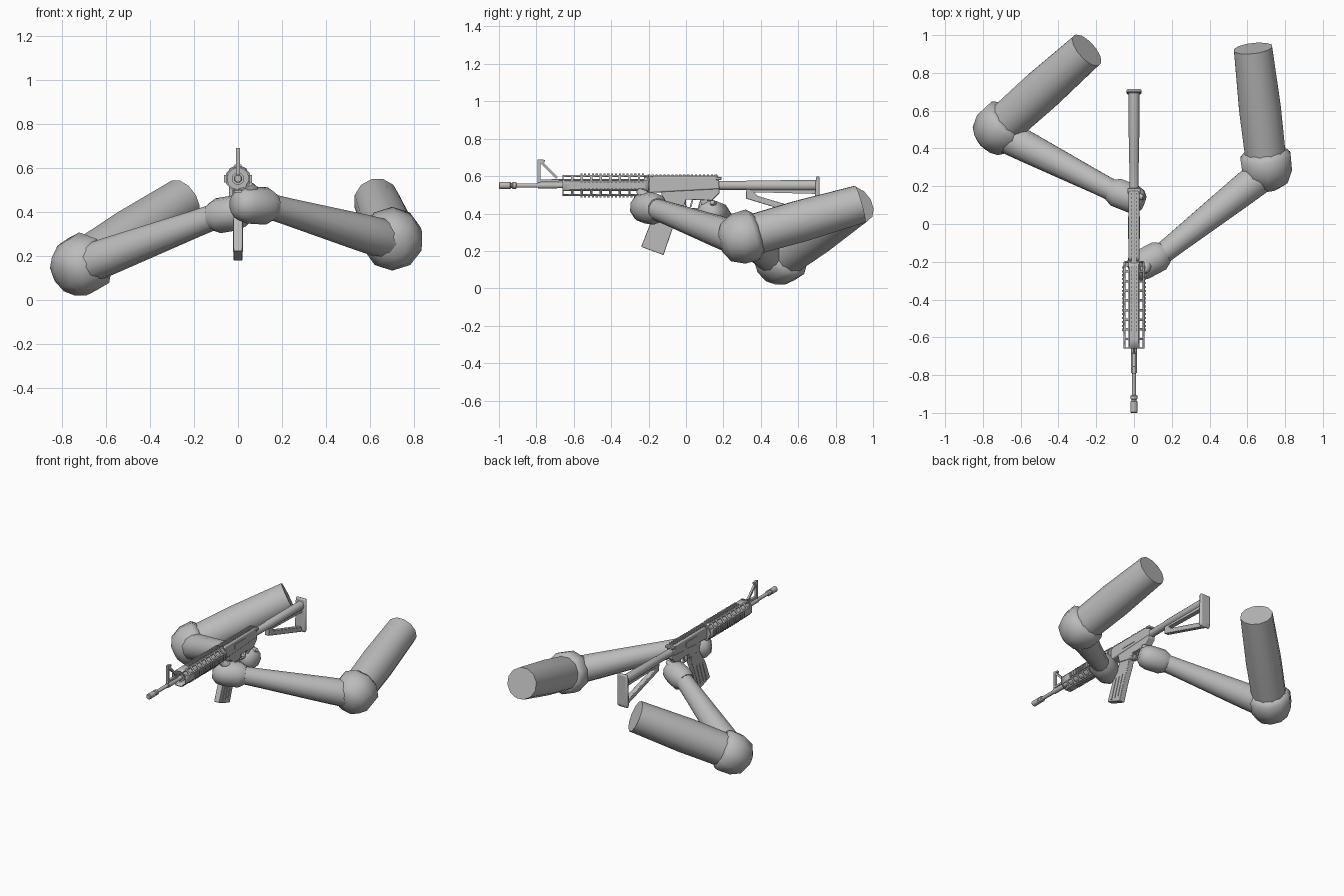
import bpy, bmesh, math
from mathutils import Vector, Matrix

if "Cube" in bpy.data.objects:
    bpy.data.objects.remove(bpy.data.objects["Cube"], do_unlink=True)

grey = bpy.data.materials.new("plain_grey")
grey.use_nodes = True
grey.diffuse_color = (0.5, 0.5, 0.5, 1)
grey.node_tree.nodes["Principled BSDF"].inputs["Base Color"].default_value = (0.5, 0.5, 0.5, 1)


def finish(name, bm, angle=0.55):
    bmesh.ops.recalc_face_normals(bm, faces=bm.faces[:])
    mesh = bpy.data.meshes.new(name)
    bm.to_mesh(mesh)
    bm.free()
    mesh.materials.append(grey)
    mesh.shade_smooth()
    mesh.set_sharp_from_angle(angle=angle)
    obj = bpy.data.objects.new(name, mesh)
    bpy.context.collection.objects.link(obj)
    return obj


def turned(name, a, b, profile, sides=12, angle=0.85):
    """Round part on the axis a-b; profile holds (distance from a, radius)."""
    a, b = Vector(a), Vector(b)
    axis = (b - a).normalized()
    rot = axis.to_track_quat('Z', 'Y')
    bm = bmesh.new()
    rings = []
    for d, r in profile:
        ring = []
        for k in range(sides):
            t = 2 * math.pi * (k + 0.5) / sides
            ring.append(bm.verts.new(a + axis * d + rot @ Vector((r * math.cos(t), r * math.sin(t), 0))))
        rings.append(ring)
    for low, high in zip(rings, rings[1:]):
        for k in range(sides):
            n = (k + 1) % sides
            bm.faces.new((low[k], low[n], high[n], high[k]))
    bm.faces.new(rings[0])
    bm.faces.new(rings[-1])
    return finish(name, bm, angle)


def plate(name, outline, half, bevel=0.0):
    """Side outline of (y, z) points, given thickness across x."""
    bm = bmesh.new()
    sides = [[bm.verts.new((x, y, z)) for y, z in outline] for x in (-half, half)]
    for side in sides:
        bm.faces.new(side)
    n = len(outline)
    for k in range(n):
        m = (k + 1) % n
        bm.faces.new((sides[0][k], sides[0][m], sides[1][m], sides[1][k]))
    obj = finish(name, bm)
    if bevel:
        mod = obj.modifiers.new("Bevel", 'BEVEL')
        mod.width = bevel
        mod.segments = 2
        mod.limit_method = 'ANGLE'
    return obj


def bar(name, p, q, thick, half):
    p, q = Vector(p), Vector(q)
    s = (q - p).normalized().orthogonal() * thick / 2
    return plate(name, [p + s, q + s, q - s, p - s], half)


def rail(name, y0, y1, offset, turn, teeth):
    """Toothed rail facing outward at the given turn about the bore."""
    bm = bmesh.new()
    spin = Matrix.Translation((0, 0, BORE)) @ Matrix.Rotation(turn, 4, 'Y')
    step = (y1 - y0) / teeth
    blocks = [((y0 + y1) / 2, offset, 0.028, y1 - y0, 0.008)]
    blocks += [(y0 + (k + 0.5) * step, offset + 0.006, 0.034, step * 0.55, 0.009) for k in range(teeth)]
    for y, z, w, l, h in blocks:
        bmesh.ops.create_cube(bm, size=1, matrix=spin @ Matrix.Translation((0, y, z)) @ Matrix.Diagonal((w, l, h, 1)))
    return finish(name, bm)


BORE = 0.55

# Barrel, flash hider and gas block
def on_bore(name, y0, profile, sides=16, z=BORE):
    return turned(name, (0, y0, z), (0, 1, z), profile, sides, 0.6)

on_bore("barrel", -0.94, [(0, 0.012), (0.18, 0.012), (0.19, 0.015), (0.8, 0.015)])
on_bore("flash_hider", -1, [(0, 0.015), (0.004, 0.019), (0.06, 0.019), (0.064, 0.014),
                            (0.07, 0.014), (0.074, 0.019), (0.09, 0.019), (0.094, 0.013)])
on_bore("gas_block", -0.79, [(0, 0.017), (0.1, 0.017)])
on_bore("gas_tube", -0.72, [(0, 0.007), (0.5, 0.007)], 8, 0.578)

# Front sight frame
bar("sight_post", (-0.785, 0.555), (-0.785, 0.69), 0.016, 0.008)
bar("sight_brace", (-0.785, 0.685), (-0.69, 0.59), 0.014, 0.007)
bar("sight_top", (-0.793, 0.683), (-0.755, 0.68), 0.014, 0.008)
bar("sight_base", (-0.79, 0.576), (-0.68, 0.576), 0.014, 0.009)

# Eight-sided handguard with windows in its diagonal sides
bm = bmesh.new()
rows = 9
rings = []
for i in range(rows + 1):
    ring = []
    for k in range(8):
        t = math.radians(45 * (k + 0.5))
        ring.append(bm.verts.new((0.056 * math.cos(t), -0.66 + 0.46 * i / rows, BORE + 0.056 * math.sin(t))))
    rings.append(ring)
windows = []
for low, high in zip(rings, rings[1:]):
    for k in range(8):
        n = (k + 1) % 8
        face = bm.faces.new((low[k], low[n], high[n], high[k]))
        if k % 2 == 0:
            windows.append(face)
bm.normal_update()
bmesh.ops.inset_individual(bm, faces=windows, thickness=0.009)
bmesh.ops.delete(bm, geom=windows, context='FACES')
guard = finish("handguard", bm)
shell = guard.modifiers.new("Wall", 'SOLIDIFY')
shell.thickness = 0.007
shell.offset = 0
on_bore("handguard_liner", -0.64, [(0, 0.028), (0.44, 0.028)])
on_bore("barrel_nut", -0.225, [(0, 0.05), (0.03, 0.05)])
for side, turn in (("top", 0), ("left", 90), ("bottom", 180), ("right", 270)):
    rail(side + "_rail", -0.57, -0.22, 0.053, math.radians(turn), 17)
rail("receiver_rail", -0.21, 0.17, 0.049, 0, 18)

# Receiver, magazine and trigger
plate("upper_receiver", [(-0.2, 0.585), (-0.18, 0.6), (0.175, 0.6), (0.18, 0.53), (-0.2, 0.51)], 0.028, 0.008)
plate("lower_receiver", [(-0.14, 0.54), (0.18, 0.54), (0.18, 0.51), (0.14, 0.47), (0.0, 0.475),
                         (-0.01, 0.44), (-0.12, 0.46)], 0.024, 0.004)
plate("ejection_cover", [(-0.08, 0.575), (0.04, 0.575), (0.04, 0.54), (-0.08, 0.54)], 0.031)
plate("charging_handle", [(0.16, 0.595), (0.19, 0.595), (0.19, 0.58), (0.16, 0.58)], 0.034, 0.003)
plate("magazine", [(-0.115, 0.48), (-0.015, 0.48), (-0.035, 0.4), (-0.075, 0.31), (-0.12, 0.178),
                   (-0.24, 0.222), (-0.19, 0.35), (-0.135, 0.43)], 0.02, 0.003)
for k in range(3):
    y = -0.155 + 0.032 * k
    bar("magazine_rib", (y, 0.36), (y - 0.046, 0.22), 0.009, 0.023)
bar("trigger", (0.035, 0.475), (0.025, 0.435), 0.009, 0.005)
for p, q in (((-0.005, 0.47), (0.0, 0.425)), ((0.0, 0.428), (0.065, 0.425)), ((0.065, 0.425), (0.08, 0.475))):
    bar("trigger_guard", p, q, 0.007, 0.009)
plate("pistol_grip", [(0.07, 0.48), (0.14, 0.48), (0.19, 0.36), (0.13, 0.34)], 0.02, 0.006)

# Stock: tube, butt plate and lower strut
on_bore("stock_tube", 0.17, [(0, 0.025), (0.15, 0.025), (0.16, 0.028), (0.54, 0.029)])
plate("butt_plate", [(0.695, 0.6), (0.715, 0.6), (0.715, 0.38), (0.7, 0.36), (0.685, 0.38)], 0.04, 0.012)
plate("stock_hanger", [(0.32, 0.535), (0.7, 0.525), (0.7, 0.505), (0.32, 0.515)], 0.016)
plate("stock_strut", [(0.32, 0.52), (0.36, 0.52), (0.38, 0.495), (0.7, 0.4), (0.7, 0.365), (0.32, 0.48)], 0.016, 0.004)


# Arms: upper arm, elbow cuff, tapering forearm and closed hand
def arm(side, shoulder, elbow, wrist, hand_end, hand_radius):
    s, e, w, h = (Vector(p) for p in (shoulder, elbow, wrist, hand_end))
    length = (s - e).length
    turned(side + "_upper_arm", e, s, [(0, 0.11), (length * 0.5, 0.115), (length, 0.105)], 12)
    turned(side + "_elbow", e, s, [(-0.1, 0.05), (-0.07, 0.105), (0.0, 0.138), (0.08, 0.14), (0.11, 0.112)], 10)
    length = (w - e).length
    turned(side + "_forearm", e, w, [(-0.09, 0.04), (-0.06, 0.075), (0, 0.092), (length * 0.25, 0.085),
                                     (length * 0.85, 0.062), (length, 0.058)], 12)
    length = (h - w).length
    turned(side + "_hand", w, h, [(-0.03, 0.06), (0.01, hand_radius), (length * 0.6, hand_radius),
                                  (length * 0.85, hand_radius * 0.85), (length, hand_radius * 0.5)], 10)


arm("left", (0.63, 0.93, 0.45), (0.705, 0.28, 0.265), (0.14, -0.165, 0.425), (-0.02, -0.25, 0.435), 0.085)
arm("right", (-0.25, 0.92, 0.45), (-0.73, 0.49, 0.145), (-0.1, 0.17, 0.38), (0.05, 0.11, 0.405), 0.08)
turned("left_thumb", (0.07, -0.2, 0.47), (0.05, -0.26, 0.53), [(0, 0.035), (0.05, 0.03), (0.08, 0.014)], 8)
turned("right_thumb", (-0.04, 0.16, 0.42), (0.05, 0.14, 0.46), [(0, 0.035), (0.06, 0.026), (0.1, 0.012)], 8)
